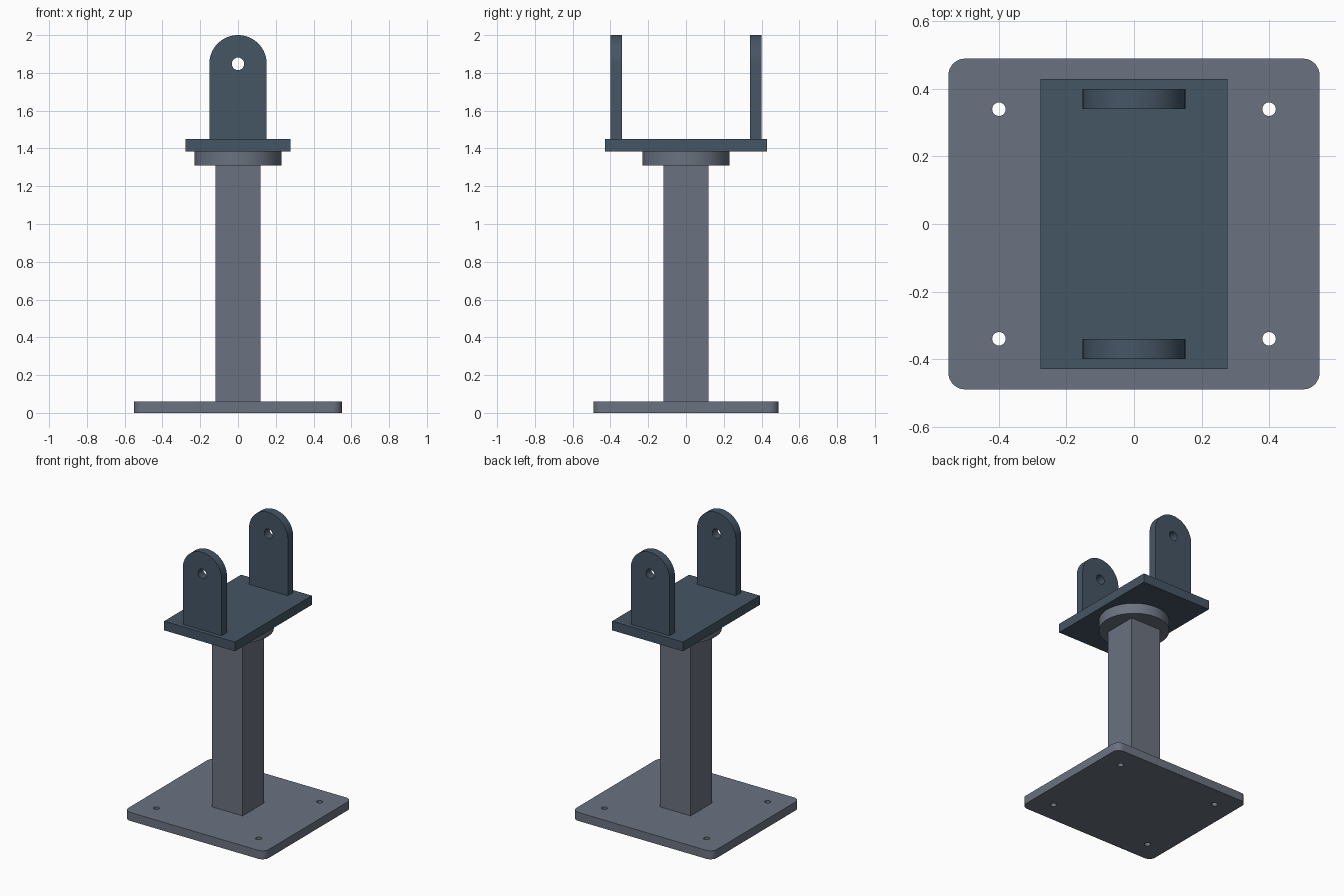
import bpy
import bmesh
from math import cos, sin, pi, radians
from mathutils import Matrix, Vector

old = bpy.data.objects.get("Cube")
if old:
    bpy.data.objects.remove(old, do_unlink=True)


def make_material(name, rgb):
    mat = bpy.data.materials.new(name)
    mat.use_nodes = True
    mat.diffuse_color = (*rgb, 1)
    mat.node_tree.nodes["Principled BSDF"].inputs["Base Color"].default_value = (*rgb, 1)
    return mat


grey = make_material("steel grey", (0.147, 0.170, 0.216))
blue = make_material("slate blue", (0.060, 0.092, 0.130))


def arc(cx, cy, r, start, end, steps):
    """Points on an arc, angles in degrees, both ends included."""
    angles = [radians(start + (end - start) * i / steps) for i in range(steps + 1)]
    return [(cx + r * cos(a), cy + r * sin(a)) for a in angles]


def circle(cx, cy, r, steps=32):
    return arc(cx, cy, r, 0, 360, steps)[:-1]


def rectangle(hx, hy):
    return [(-hx, -hy), (hx, -hy), (hx, hy), (-hx, hy)]


def extrude_profile(name, loops, depth, material, matrix):
    """Fill an outline (first loop) with holes (other loops) and extrude it along local z."""
    bm = bmesh.new()
    for loop in loops:
        verts = [bm.verts.new((x, y, 0)) for x, y in loop]
        for a, b in zip(verts, verts[1:] + verts[:1]):
            bm.edges.new((a, b))
    if len(loops) == 1:
        bm.faces.new(bm.verts)
    else:
        bmesh.ops.triangle_fill(bm, edges=bm.edges[:], use_beauty=True, normal=(0, 0, 1))
    result = bmesh.ops.extrude_face_region(bm, geom=bm.faces[:], use_keep_orig=True)
    top = [v for v in result["geom"] if isinstance(v, bmesh.types.BMVert)]
    bmesh.ops.translate(bm, verts=top, vec=Vector((0, 0, depth)))
    bmesh.ops.recalc_face_normals(bm, faces=bm.faces[:])
    bm.transform(matrix)
    mesh = bpy.data.meshes.new(name)
    bm.to_mesh(mesh)
    bm.free()
    mesh.materials.append(material)
    obj = bpy.data.objects.new(name, mesh)
    bpy.context.collection.objects.link(obj)
    bpy.ops.object.select_all(action="DESELECT")
    obj.select_set(True)
    bpy.context.view_layer.objects.active = obj
    bpy.ops.object.shade_smooth_by_angle(angle=radians(30))
    return obj


def at_height(z):
    return Matrix.Translation((0, 0, z))


# Base plate with rounded corners and four bolt holes
hx, hy, r = 0.55, 0.49, 0.05
outline = []
for i, (sx, sy) in enumerate([(1, 1), (-1, 1), (-1, -1), (1, -1)]):
    outline += arc(sx * (hx - r), sy * (hy - r), r, 90 * i, 90 * i + 90, 8)
bolt_holes = [circle(sx * 0.4, sy * 0.34, 0.02) for sx in (-1, 1) for sy in (-1, 1)]
extrude_profile("base_plate", [outline] + bolt_holes, 0.06, grey, at_height(0))

# Square post and round collar
extrude_profile("post", [rectangle(0.12, 0.12)], 1.25, grey, at_height(0.06))
extrude_profile("collar", [circle(0, 0, 0.23, 64)], 0.075, grey, at_height(1.31))

# Top plate
extrude_profile("top_plate", [rectangle(0.277, 0.43)], 0.065, blue, at_height(1.385))

# Upright lugs with rounded tops and pin holes
w, pin_z = 0.152, 1.848
lug = [(-w, 1.45), (w, 1.45)] + arc(0, pin_z, w, 0, 180, 32)
for name, y in (("front_lug", -0.34), ("back_lug", 0.40)):
    stand = Matrix.Translation((0, y, 0)) @ Matrix.Rotation(pi / 2, 4, "X")
    extrude_profile(name, [lug, circle(0, pin_z, 0.033)], 0.06, blue, stand)
